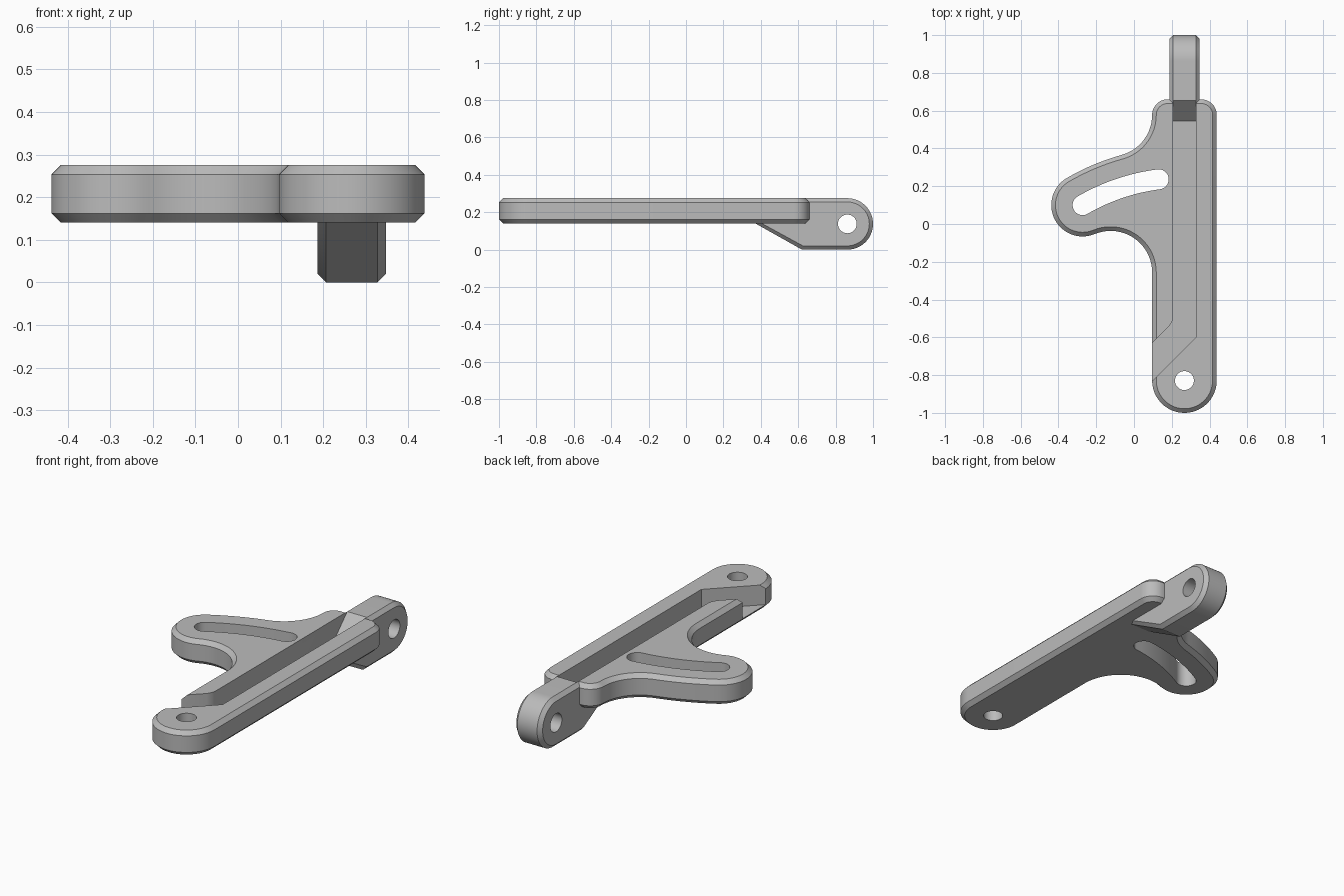
import bpy, bmesh
from math import sin, cos, radians, degrees, atan2, hypot, sqrt, ceil
from mathutils import Vector

old = bpy.data.objects.get("Cube")
if old:
    bpy.data.objects.remove(old, do_unlink=True)

grey = bpy.data.materials.new("plain_grey")
grey.use_nodes = True
grey.diffuse_color = (0.5, 0.5, 0.5, 1)
grey.node_tree.nodes["Principled BSDF"].inputs["Base Color"].default_value = (0.5, 0.5, 0.5, 1)


def arc(c, r, a0, a1):
    """Points on an arc, angles in degrees."""
    n = max(4, ceil(abs(a1 - a0) / (6 if r < 0.5 else 1.5)))
    steps = [radians(a0 + (a1 - a0) * i / n) for i in range(n + 1)]
    return [Vector((c[0] + r * cos(a), c[1] + r * sin(a))) for a in steps]


def heading(a, b):
    return degrees(atan2(b[1] - a[1], b[0] - a[0]))


def clean(pts):
    pts = [Vector(p) for p in pts]
    return [p for i, p in enumerate(pts) if (p - pts[i - 1]).length > 1e-4]


def inset(pts, d):
    """Shift a counter-clockwise outline inward by d."""
    out = []
    for i, p in enumerate(pts):
        a = (p - pts[i - 1]).normalized()
        b = (pts[(i + 1) % len(pts)] - p).normalized()
        n = Vector((-a.y - b.y, a.x + b.x)).normalized()
        out.append(p + n * d / max(0.3, n.dot(Vector((-a.y, a.x)))))
    return out


def prism(name, pts, lo, hi, chamfer=0, sideways=False):
    """Extrude an outline along z, or along x when sideways."""
    pts = clean(pts)
    layers = [(pts, lo), (pts, hi)]
    if chamfer:
        small = inset(pts, chamfer)
        layers = [(small, lo), (pts, lo + chamfer), (pts, hi - chamfer), (small, hi)]
    bm = bmesh.new()
    rings = [[bm.verts.new((h, p.x, p.y) if sideways else (p.x, p.y, h)) for p in ring]
             for ring, h in layers]
    bm.faces.new(rings[0][::-1])
    bm.faces.new(rings[-1])
    for r, s in zip(rings, rings[1:]):
        for i in range(len(pts)):
            j = (i + 1) % len(pts)
            bm.faces.new((r[i], r[j], s[j], s[i]))
    bmesh.ops.recalc_face_normals(bm, faces=bm.faces)
    mesh = bpy.data.meshes.new(name)
    bm.to_mesh(mesh)
    bm.free()
    mesh.materials.append(grey)
    ob = bpy.data.objects.new(name, mesh)
    bpy.context.collection.objects.link(ob)
    return ob


def combine(target, tool, operation):
    tool.hide_render = True
    mod = target.modifiers.new(operation, "BOOLEAN")
    mod.operation, mod.object, mod.solver = operation, tool, "EXACT"
    bpy.context.view_layer.objects.active = target
    bpy.ops.object.modifier_apply(modifier=mod.name)
    bpy.data.objects.remove(tool, do_unlink=True)


# Main dimensions
bottom, top, edge = 0.14, 0.275, 0.022
half, fillet, end_r = 0.171, 0.22, 0.166
pivot = (0.267, -0.829)
arm_end = (-0.272, 0.1)
back = 0.66
left, right = pivot[0] - half, pivot[0] + half
slot_r = hypot(arm_end[0] - pivot[0], arm_end[1] - pivot[1])
arm_r = slot_r + end_r

# Fillet centres where the arm meets the bar
fx = left - fillet
upper = (fx, pivot[1] + sqrt((arm_r + fillet) ** 2 - (pivot[0] - fx) ** 2))
lower = (fx, arm_end[1] - sqrt((end_r + fillet) ** 2 - (fx - arm_end[0]) ** 2))
corner = back - upper[1]

# Plate with long bar and curved side arm
outline = (arc(pivot, half, 180, 360)
           + arc((right - corner, upper[1]), corner, 0, 90)
           + arc((left + corner, upper[1]), corner, 90, 180)
           + arc(upper, fillet, 0, heading(upper, pivot))
           + arc(pivot, arm_r, heading(pivot, upper), heading(pivot, arm_end))
           + arc(arm_end, end_r, heading(pivot, arm_end), heading(arm_end, lower) + 360)
           + arc(lower, fillet, heading(lower, arm_end), 0))
plate = prism("slotted_lever_plate", outline, bottom, top, edge)

# Hinge tab
r = top / 2
hinge = (1 - r, r)
profile = [(0.335, 0.16), (0.62, 0)] + arc(hinge, r, -90, 90) + [(0.5, top), (0.5, 0.16)]
tab = prism("hinge_tab", profile, pivot[0] - 0.08, pivot[0] + 0.08, 0.02, True)
combine(plate, tab, "UNION")

# Channel with angled side exit and ramped back end
floor, over, ramp = 0.165, 0.02, 0.545
wl, wr = pivot[0] - 0.06, pivot[0] + 0.06
path = [(wr, ramp), (wl, ramp), (wl, -0.49), (wl - 0.005, -0.515), (wl - 0.02, -0.54),
        (left - 0.1, -0.73), (left - 0.1, -0.6 - (wr - left + 0.1)), (wr, -0.6)]
channel = prism("channel_cutter", path, floor, top + over)
for v in channel.data.vertices:
    if v.co.y > ramp - 0.01 and v.co.z > top:
        v.co.y += top + over - floor
combine(plate, channel, "DIFFERENCE")

# Curved slot and the two pin holes
w, a0, a1 = 0.053, 97.3, heading(pivot, arm_end)
slot_end = arc(pivot, slot_r, a0, a1)[0]
slot = (arc(pivot, slot_r + w, a0, a1) + arc(arm_end, w, a1, a1 + 180)
        + arc(pivot, slot_r - w, a1, a0) + arc(slot_end, w, a0 - 180, a0))
combine(plate, prism("slot_cutter", slot, 0, 0.5), "DIFFERENCE")
combine(plate, prism("bar_hole_cutter", arc(pivot, 0.05, 0, 360), 0, 0.5), "DIFFERENCE")
combine(plate, prism("tab_hole_cutter", arc(hinge, 0.05, 0, 360), 0, 0.6, 0, True), "DIFFERENCE")

# Smooth curves, sharp chamfers
bpy.ops.object.select_all(action="DESELECT")
plate.select_set(True)
bpy.context.view_layer.objects.active = plate
bpy.ops.object.shade_smooth_by_angle(angle=radians(25))
